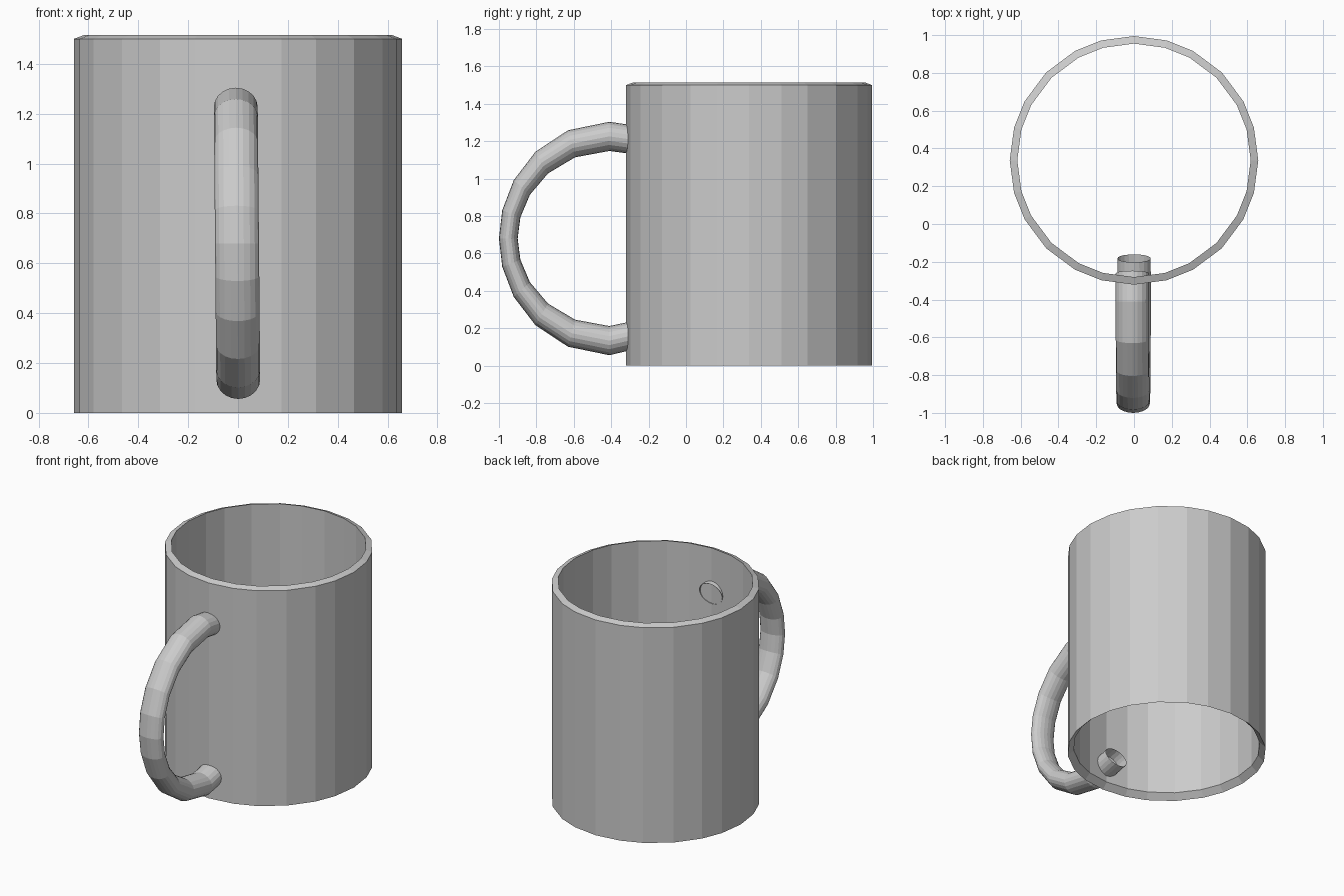
import bpy
import bmesh
from math import sin, cos, radians, tau

cube = bpy.data.objects.get("Cube")
if cube:
    bpy.data.objects.remove(cube, do_unlink=True)

grey = bpy.data.materials.new("mug grey")
grey.use_nodes = True
colour = (0.6, 0.6, 0.6, 1)
grey.diffuse_color = colour
grey.node_tree.nodes["Principled BSDF"].inputs["Base Color"].default_value = colour


def loft(name, rings, closed):
    """Join rings of points with quads; closed links the last ring to the first."""
    bm = bmesh.new()
    loops = [[bm.verts.new(p) for p in ring] for ring in rings]
    pairs = list(zip(loops, loops[1:]))
    if closed:
        pairs.append((loops[-1], loops[0]))
    for a, b in pairs:
        n = len(a)
        for i in range(n):
            j = (i + 1) % n
            bm.faces.new((a[i], a[j], b[j], b[i]))
    bmesh.ops.recalc_face_normals(bm, faces=bm.faces)
    mesh = bpy.data.meshes.new(name)
    bm.to_mesh(mesh)
    bm.free()
    mesh.materials.append(grey)
    obj = bpy.data.objects.new(name, mesh)
    bpy.context.collection.objects.link(obj)
    return obj


# Body: open faceted sleeve with sloping rims at both ends
CENTRE_Y = 0.337
quarter = (0, 15.3, 28.3, 45, 61.7, 74.7)
angles = [radians(90 * q + a) for q in range(4) for a in quarter]
profile = ((0.658, 0), (0.658, 1.5), (0.618, 1.515), (0.618, 0.04))
loft("mug_body", [[(r * cos(a), CENTRE_Y + r * sin(a), z) for a in angles]
                  for r, z in profile], closed=True)

# Handle: open tube between an outer and an inner ellipse, ends poking inside
SIDES = 20
stations = (-16, 0, 22, 42, 60, 76, 90, 104, 120, 138, 158, 180, 205)
rings = []
for deg in stations:
    s, c = sin(radians(deg)), cos(radians(deg))
    outer_y, outer_z = -0.41 - 0.59 * s, 0.68 + 0.624 * c
    inner_y, inner_z = -0.41 - 0.49 * s, 0.68 + 0.468 * c
    shift = -0.004 - 0.005 * c
    ring = []
    for i in range(SIDES):
        t = tau * i / SIDES
        k = (1 + cos(t)) / 2
        ring.append((shift + 0.088 * sin(t),
                     inner_y + (outer_y - inner_y) * k,
                     inner_z + (outer_z - inner_z) * k))
    rings.append(ring)
loft("handle", rings, closed=False)
